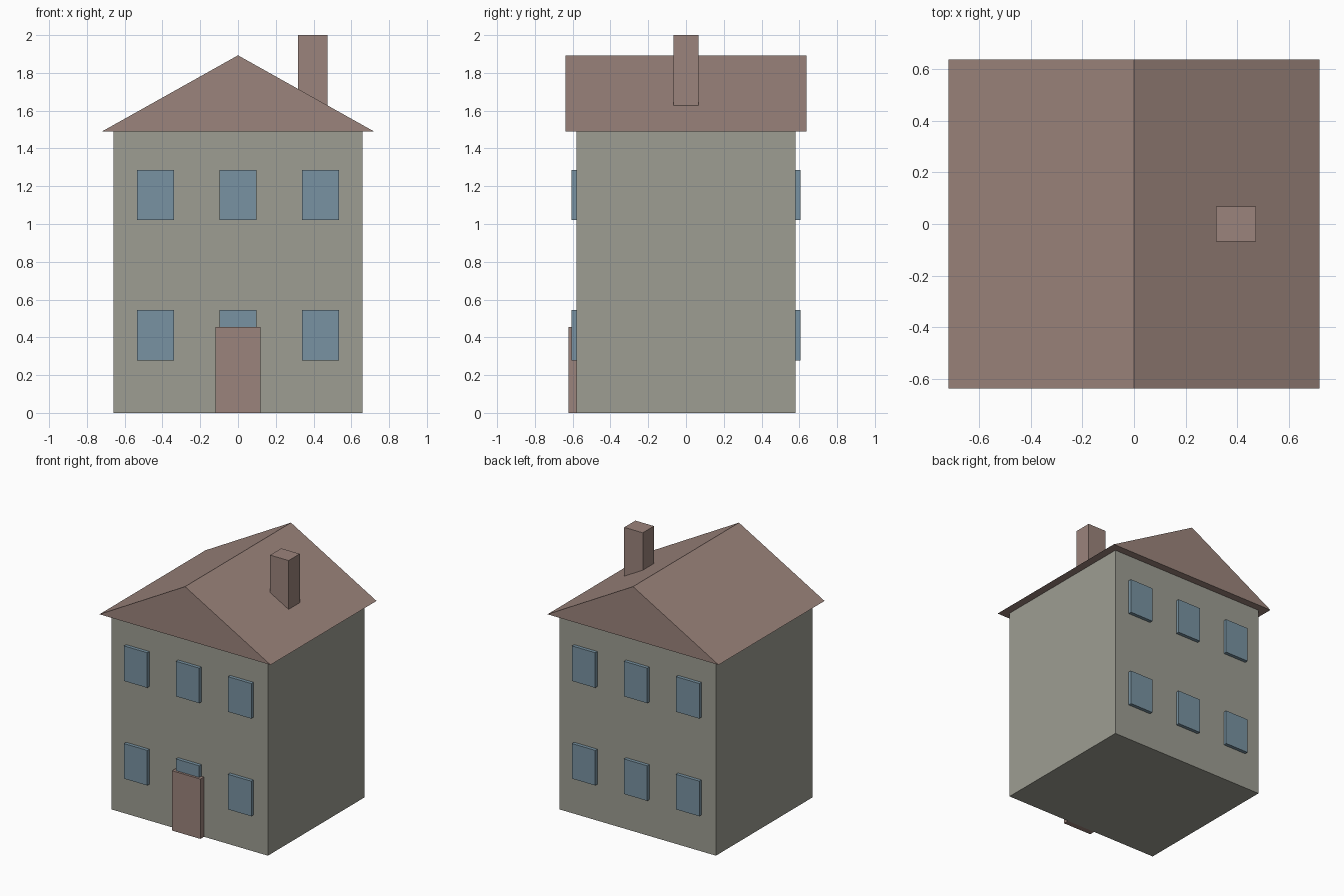
import bpy
import bmesh

cube = bpy.data.objects.get("Cube")
if cube:
    bpy.data.objects.remove(cube, do_unlink=True)


def material(name, color):
    mat = bpy.data.materials.new(name)
    mat.use_nodes = True
    mat.diffuse_color = (*color, 1)
    bsdf = next(n for n in mat.node_tree.nodes if n.type == 'BSDF_PRINCIPLED')
    bsdf.inputs["Base Color"].default_value = (*color, 1)
    return mat


stone = material("wall stone", (0.34, 0.34, 0.29))
brick = material("roof brick", (0.33, 0.23, 0.20))
glass = material("window blue", (0.19, 0.29, 0.36))


def add_object(name, bm, mat):
    bmesh.ops.recalc_face_normals(bm, faces=bm.faces)
    mesh = bpy.data.meshes.new(name)
    bm.to_mesh(mesh)
    bm.free()
    mesh.materials.append(mat)
    obj = bpy.data.objects.new(name, mesh)
    bpy.context.collection.objects.link(obj)
    return obj


def box(name, low, high, mat):
    bm = bmesh.new()
    bmesh.ops.create_cube(bm, size=1)
    for v in bm.verts:
        v.co = [lo + (c + 0.5) * (hi - lo) for c, lo, hi in zip(v.co, low, high)]
    return add_object(name, bm, mat)


WALL_X, WALL_Y, EAVES = 0.658, 0.58, 1.49
ROOF_X, ROOF_Y, RIDGE = 0.72, 0.637, 1.893

# House body
box("walls", (-WALL_X, -WALL_Y, 0), (WALL_X, WALL_Y, EAVES), stone)

# Solid gable roof, extruded from a triangular profile
bm = bmesh.new()
profile = [(-ROOF_X, EAVES), (ROOF_X, EAVES), (0, RIDGE)]
gable = bm.faces.new([bm.verts.new((x, -ROOF_Y, z)) for x, z in profile])
extruded = bmesh.ops.extrude_face_region(bm, geom=[gable], use_keep_orig=True)
for v in extruded["geom"]:
    if isinstance(v, bmesh.types.BMVert):
        v.co.y = ROOF_Y
add_object("roof", bm, brick)

# Chimney and door
box("chimney", (0.317, -0.067, EAVES + 0.02), (0.473, 0.067, 2), brick)
box("front_door", (-0.12, -0.623, 0), (0.12, -WALL_Y, 0.455), brick)

# Two rows of three windows on the front and back
for side, y in (("front", -WALL_Y), ("back", WALL_Y)):
    for level, z in (("lower", 0.277), ("upper", 1.02)):
        for place, x in (("right", -0.438), ("middle", 0), ("left", 0.438)):
            outer = y * 0.606 / WALL_Y
            box(f"{side}_{level}_{place}_window",
                (x - 0.098, min(y, outer), z),
                (x + 0.098, max(y, outer), z + 0.267), glass)
